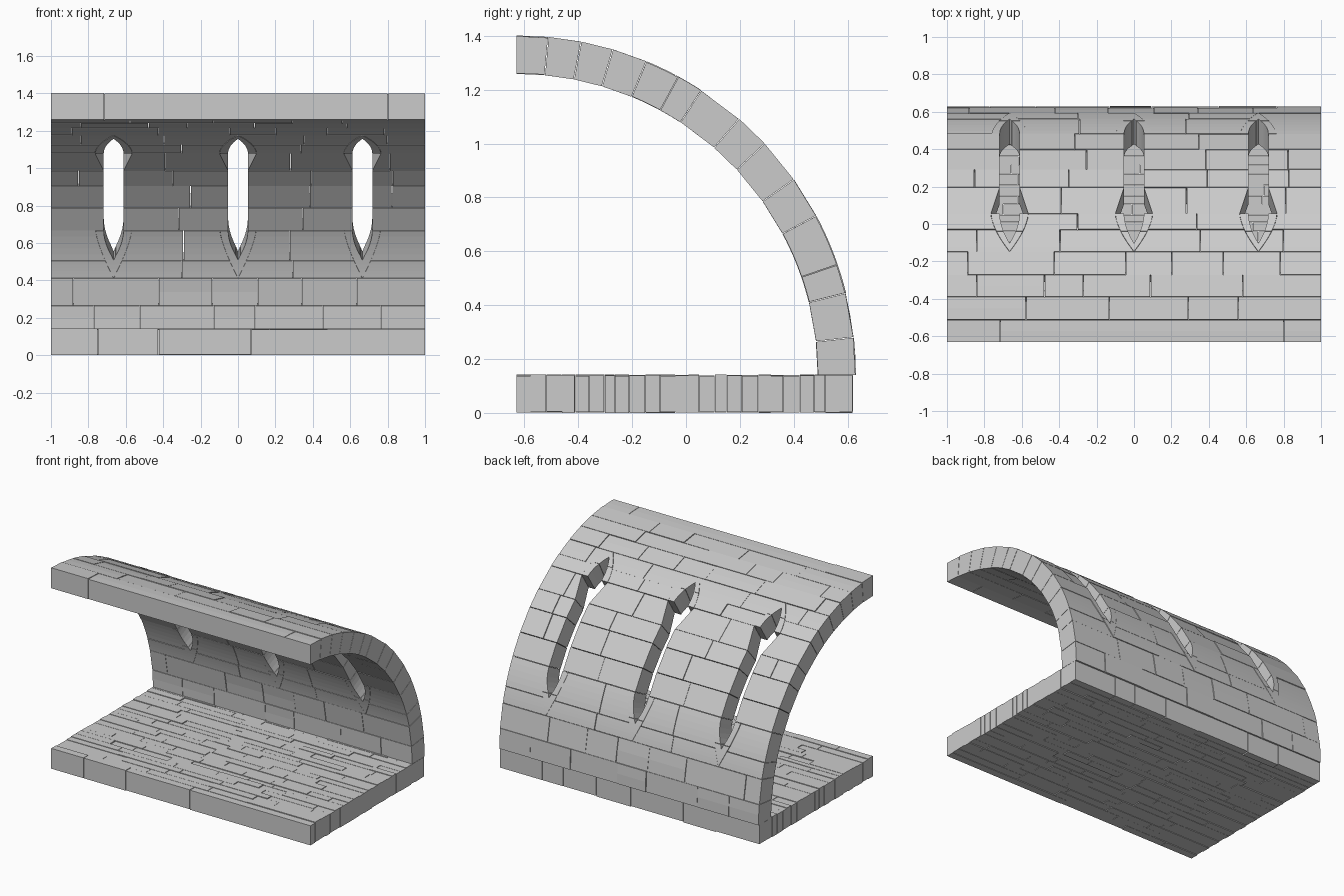
import bpy, bmesh, math, random

if "Cube" in bpy.data.objects:
    bpy.data.objects.remove(bpy.data.objects["Cube"])

random.seed(7)
CY, CZ = -0.63, 0.14            # centre of the quarter-circle vault
R_IN, R_OUT = 1.12, 1.26
COURSES = [0, 6.4, 14, 19, 28, 35.2, 43, 49, 57, 61.5, 67.5, 73.5, 79, 84.6, 90]
WINDOWS = [-0.665, 0.0, 0.665]
GAP = 0.0015                    # half of a joint between stones


def opening(a):
    """Half width of the clear window opening at angle a."""
    if a < 28:
        t = min(1, (28 - a) / 8.5)
    elif a <= 57:
        t = 0
    else:
        t = min(1, (a - 57) / 8.3)
    return 0.053 * (1 - t ** 1.9)


def surround(a):
    """Half width of the hole left in the courses, including the trim stones."""
    if a <= 14 or a >= 67.5:
        return 0
    if a < 28:
        return 0.097 * (1 - ((28 - a) / 14) ** 1.4)
    if a <= 49:
        return 0.053
    if a <= 57:
        return 0.053 + 0.047 * (a - 49) / 8
    return 0.1 * (1 - ((a - 57) / 10.5) ** 1.7)


def polar(x, r, a):
    a = math.radians(a)
    return (x, CY + r * math.cos(a), CZ + r * math.sin(a))


def sweep(bm, rings):
    """Join rings of four points into a closed stone."""
    vs = [[bm.verts.new(p) for p in ring] for ring in rings]
    for p, q in zip(vs, vs[1:]):
        for i in range(4):
            j = (i + 1) % 4
            bm.faces.new((p[i], p[j], q[j], q[i]))
    bm.faces.new(vs[0][::-1])
    bm.faces.new(vs[-1])


def arc_stone(bm, a0, a1, left, right, steps=1, lift=0.0):
    """Curved stone between two angles, with edge functions left(a), right(a)."""
    rings = []
    for i in range(steps + 1):
        a = a0 + (a1 - a0) * i / steps
        l, r = left(a), right(a)
        ri, ro = R_IN - lift * 0.5, R_OUT + lift
        rings.append([polar(l, ri, a), polar(r, ri, a), polar(r, ro, a), polar(l, ro, a)])
    sweep(bm, rings)


def joints(lo, hi):
    """Random joint positions from -1 to 1."""
    xs, x = [-1.0], -1 + random.uniform(lo * 0.5, hi)
    while x < 1 - lo * 0.5:
        xs.append(x)
        x += random.uniform(lo, hi)
    return xs + [1.0]


def finish(bm, name):
    bmesh.ops.remove_doubles(bm, verts=bm.verts, dist=1e-7) if name == "none" else None
    bmesh.ops.recalc_face_normals(bm, faces=bm.faces)
    me = bpy.data.meshes.new(name)
    bm.to_mesh(me)
    bm.free()
    ob = bpy.data.objects.new(name, me)
    bpy.context.collection.objects.link(ob)
    return ob


# Vaulted wall, course by course
bm = bmesh.new()
for n, (a0, a1) in enumerate(zip(COURSES, COURSES[1:])):
    windowed = 14 <= a0 and a1 <= 67.5
    if n == len(COURSES) - 2:
        xs = [-1, -0.715, 0.8, 1]
    elif windowed:
        stops = [-1] + WINDOWS + [1]
        xs = [-1]
        for p, q in zip(stops, stops[1:]):
            if q - p > 0.5 or random.random() < 0.4:
                xs.append(p + (q - p) * random.uniform(0.38, 0.62))
            xs.append(q)
    else:
        xs = joints(0.2, 0.5)
    steps = 5 if windowed and (a1 <= 28 or a0 >= 57) else 1
    b0, b1 = a0 + (0.06 if a0 else 0), a1 - (0.06 if a1 < 90 else 0)
    for p, q in zip(xs, xs[1:]):
        def left(a, p=p):
            if windowed and p in WINDOWS:
                return p + max(surround(a), GAP)
            return p + (GAP if p > -1 else 0)

        def right(a, q=q):
            if windowed and q in WINDOWS:
                return q - max(surround(a), GAP)
            return q - (GAP if q < 1 else 0)

        lift = random.uniform(-0.003, 0.002)
        split = steps == 1 and not windowed and random.random() < 0.25
        cuts = [b0, (b0 + b1) / 2, b1] if split else [b0, b1]
        for c0, c1 in zip(cuts, cuts[1:]):
            arc_stone(bm, c0, c1, left, right, steps, lift)
finish(bm, "vault_wall")

# Pointed trim stones below and above each window
bm = bmesh.new()
for cx in WINDOWS:
    for s in (-1, 1):
        for c0, c1 in ((14.05, 20.5), (20.6, 27.95), (57.05, 62), (62.1, 67.45)):
            arc_stone(bm, c0, c1,
                      lambda a: cx + s * opening(a),
                      lambda a: cx + s * max(opening(a) + 0.0005, surround(a) - 0.001),
                      5, 0.002)
finish(bm, "window_trim")

# Floor of long thin stones, laid in strips along x
bm = bmesh.new()
ys = [-0.63]
while ys[-1] < 0.55:
    ys.append(ys[-1] + random.uniform(0.036, 0.062))
ys[-1] = 0.57
ys.append(0.62)
for n, (y0, y1) in enumerate(zip(ys, ys[1:])):
    xs = [-1, -0.75, -0.425, 0.07, 1] if n == 0 else joints(0.16, 0.5)
    for p, q in zip(xs, xs[1:]):
        l, r = p + (GAP if p > -1 else 0), q - (GAP if q < 1 else 0)
        z0, z1 = random.uniform(0, 0.006), random.uniform(0.137, 0.143)
        j = random.uniform(-0.001, 0.001)
        f, b = y0 + (0.0008 if n else 0) , y1 - 0.0008 + j
        sweep(bm, [[(x, f, z0), (x, b, z0), (x, b, z1), (x, f, z1)] for x in (l, r)])
finish(bm, "stone_floor")
